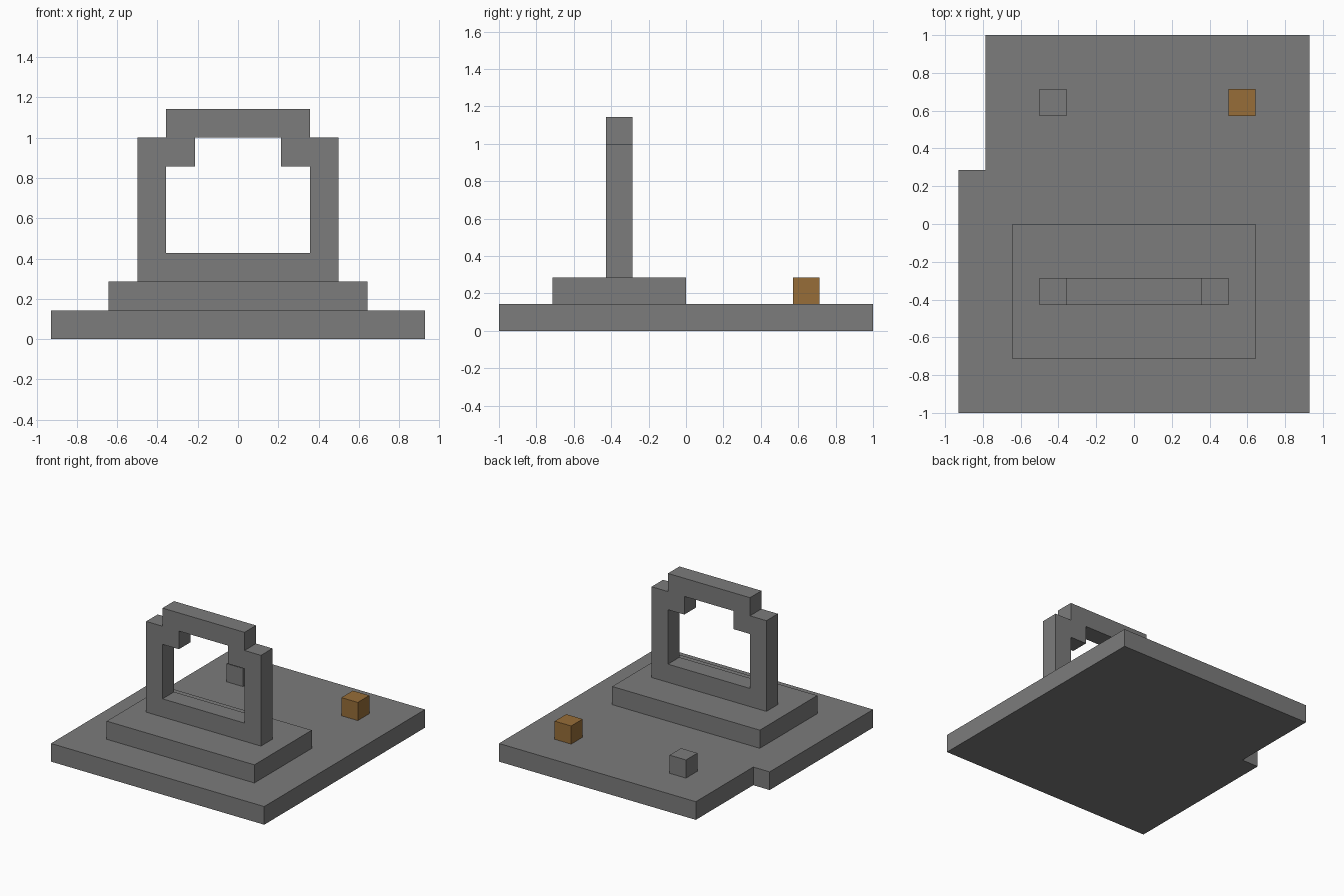
import bpy
import bmesh
from mathutils import Vector

U = 1 / 7  # size of one building block

if "Cube" in bpy.data.objects:
    bpy.data.objects.remove(bpy.data.objects["Cube"], do_unlink=True)


def material(name, rgb):
    mat = bpy.data.materials.new(name)
    mat.use_nodes = True
    mat.diffuse_color = (*rgb, 1)
    mat.node_tree.nodes["Principled BSDF"].inputs["Base Color"].default_value = (*rgb, 1)
    return mat


def prism(name, outline, depth, mat, open_middle=False):
    """Extrude an outline of block coordinates along the depth vector."""
    bm = bmesh.new()
    face = bm.faces.new([bm.verts.new(Vector(p) * U) for p in outline])
    result = bmesh.ops.extrude_face_region(bm, geom=[face], use_keep_orig=True)
    moved = [v for v in result["geom"] if isinstance(v, bmesh.types.BMVert)]
    bmesh.ops.translate(bm, verts=moved, vec=Vector(depth) * U)
    bmesh.ops.recalc_face_normals(bm, faces=bm.faces)
    if open_middle:
        seam = [f for f in bm.faces if all(abs(v.co.x) < 1e-5 for v in f.verts)]
        bmesh.ops.delete(bm, geom=seam, context="FACES")
    mesh = bpy.data.meshes.new(name)
    bm.to_mesh(mesh)
    bm.free()
    mesh.materials.append(mat)
    obj = bpy.data.objects.new(name, mesh)
    bpy.context.collection.objects.link(obj)
    return obj


def block(name, x0, x1, y0, y1, z, mat):
    return prism(name, [(x0, y0, z), (x1, y0, z), (x1, y1, z), (x0, y1, z)], (0, 0, 1), mat)


stone = material("grey stone", (0.2, 0.2, 0.2))
wood = material("brown wood", (0.31, 0.155, 0.04))

# Base slab with a notch in the rear right corner
base = [(-6.5, -7), (6.5, -7), (6.5, 7), (-5.5, 7), (-5.5, 2), (-6.5, 2)]
prism("base_slab", [(x, y, 0) for x, y in base], (0, 0, 1), stone)

# Raised step and the two small blocks at the rear
block("step", -4.5, 4.5, -5, 0, 1, stone)
block("stone_block", -3.5, -2.5, 4, 5, 1, stone)
block("wood_block", 3.5, 4.5, 4, 5, 1, wood)

# Upright arch: left half profile, mirrored
half = [(0, 2), (3.5, 2), (3.5, 7), (2.5, 7), (2.5, 8), (0, 8),
        (0, 7), (1.5, 7), (1.5, 6), (2.5, 6), (2.5, 3), (0, 3)]
arch = prism("arch", [(x, -3, z) for x, z in half], (0, 1, 0), stone, open_middle=True)
mirror = arch.modifiers.new("Mirror", "MIRROR")
mirror.use_clip = True
